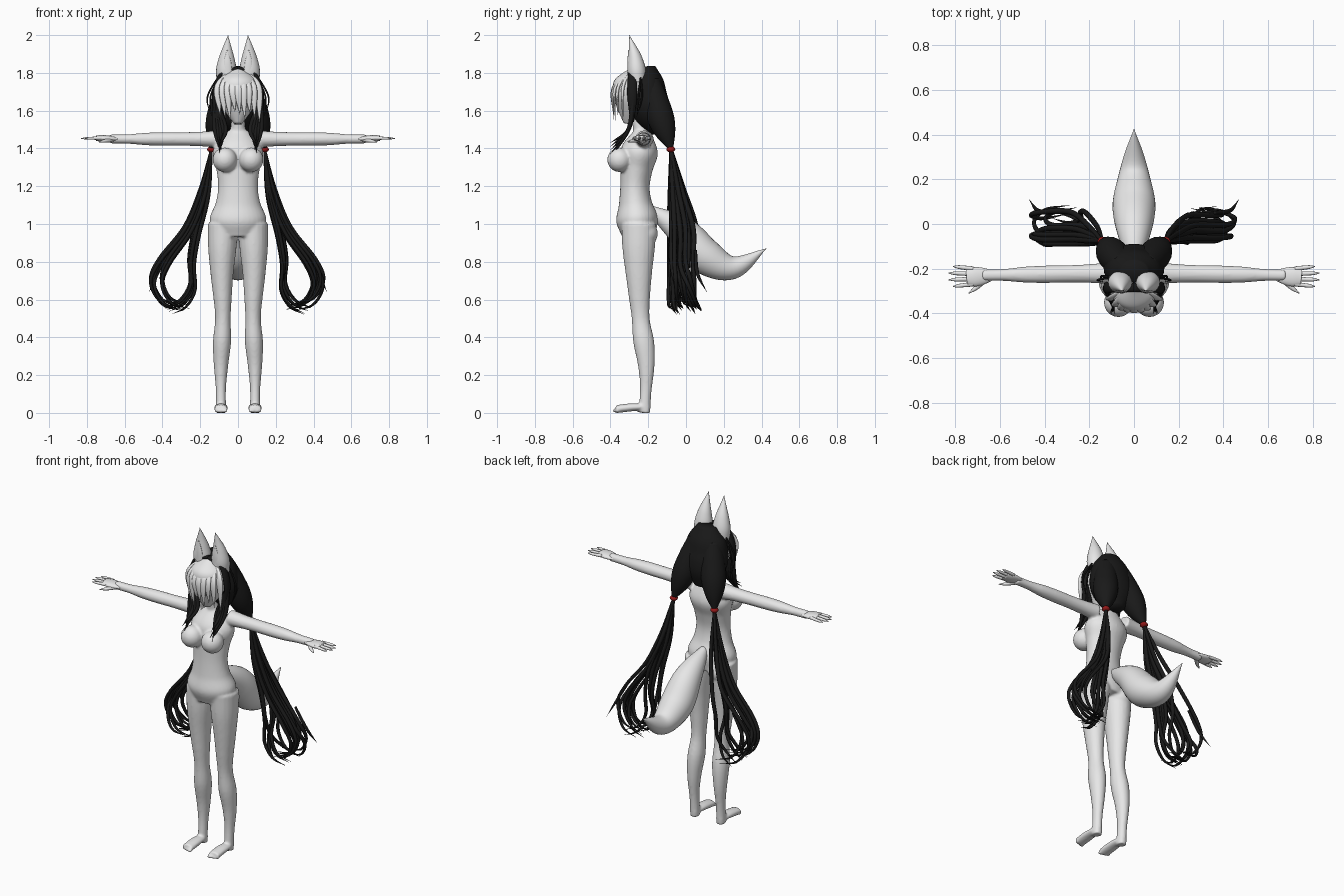
import bpy, bmesh, math, random
from mathutils import Vector, Matrix

random.seed(4)
if "Cube" in bpy.data.objects:
    bpy.data.objects.remove(bpy.data.objects["Cube"])


def material(name, rgb):
    mat = bpy.data.materials.new(name)
    mat.use_nodes = True
    mat.diffuse_color = (*rgb, 1)
    shader = mat.node_tree.nodes["Principled BSDF"]
    shader.inputs["Base Color"].default_value = (*rgb, 1)
    return mat


GREY = material("pale grey", (.8, .8, .8))
BLACK = material("black hair", (.01, .01, .01))
RED = material("dark red", (.3, .01, .01))
X, Y = Vector((1, 0, 0)), Vector((0, 1, 0))
SIDES = {"left": 1, "right": -1}


def spline(keys, t):
    """Point or number at fraction t of a smooth curve through evenly spaced keys."""
    spans = len(keys) - 1
    span = min(int(t * spans), spans - 1)
    f = t * spans - span
    padded = [2 * keys[0] - keys[1], *keys, 2 * keys[-1] - keys[-2]]
    a, b, c, d = padded[span:span + 4]
    return (2 * b + (c - a) * f + (2 * a - 5 * b + 4 * c - d) * f ** 2
            + (3 * b - a - 3 * c + d) * f ** 3) * .5


def loft(bm, path, radii, side=1, flat=1, ref=X, around=20, steps=36):
    """Closed tube along a path; the radius lies along ref, flat scales the other way."""
    points = [Vector((x * side, y, z)) for x, y, z in path]
    centres = [spline(points, i / steps) for i in range(steps + 1)]
    rings = []
    for i, centre in enumerate(centres):
        ahead, behind = centres[min(i + 1, steps)], centres[max(i - 1, 0)]
        tangent = (ahead - behind).normalized()
        across = (ref - tangent * ref.dot(tangent)).normalized()
        other = tangent.cross(across) * flat
        radius = max(spline(radii, i / steps), .001)
        angles = [math.tau * j / around for j in range(around)]
        rings.append([bm.verts.new(centre + (across * math.cos(w) + other * math.sin(w)) * radius)
                      for w in angles])
    for ring, after in zip(rings, rings[1:]):
        for j in range(around):
            n = (j + 1) % around
            bm.faces.new((ring[j], ring[n], after[n], after[j]))
    bm.faces.new(rings[0][::-1])
    bm.faces.new(rings[-1])


def ball(bm, centre, radius):
    bmesh.ops.create_uvsphere(bm, u_segments=24, v_segments=14, radius=radius,
                              matrix=Matrix.Translation(centre))


def finish(name, bm, mat):
    bmesh.ops.recalc_face_normals(bm, faces=bm.faces[:])
    for face in bm.faces:
        face.smooth = True
    mesh = bpy.data.meshes.new(name)
    bm.to_mesh(mesh)
    bm.free()
    mesh.materials.append(mat)
    part = bpy.data.objects.new(name, mesh)
    bpy.context.scene.collection.objects.link(part)
    return part


# Body: torso, neck, limbs and feet fused into one smooth skin
bm = bmesh.new()
loft(bm, [(0, -.25, .94), (0, -.27, 1.2), (0, -.23, 1.49)],
     [.12, .15, .118, .105, .115, .132, .06], flat=.74, around=32)
loft(bm, [(0, -.23, 1.45), (0, -.26, 1.6)], [.05, .038, .04])
for side in SIDES.values():
    # Leg, foot and toes
    loft(bm, [(.08, -.25, 1), (.085, -.25, .75), (.08, -.24, .5), (.09, -.21, .25), (.09, -.22, 0)],
         [.08, .075, .062, .05, .041, .048, .038, .027, .027], side, 1.15)
    loft(bm, [(.09, -.19, .03), (.09, -.28, .03), (.09, -.37, .02)], [.02, .032, .036, .035], side, .6)
    for i in range(5):
        ball(bm, (side * (.064 + i * .013), -.38 + i * .004, .011), .01)
    # Arm
    loft(bm, [(.1, -.22, 1.45), (.68, -.23, 1.45)],
         [.05, .042, .039, .039, .036, .027, .026], side, .92, Y)
    # Chest and seat
    ball(bm, (side * .07, -.352, 1.34), .065)
    ball(bm, (side * .08, -.217, .95), .068)
body = finish("body", bm, GREY)
fuse = body.modifiers.new("fuse", 'REMESH')
fuse.mode, fuse.voxel_size, fuse.use_smooth_shade = 'VOXEL', .0075, True
soften = body.modifiers.new("soften", 'SMOOTH')
soften.factor, soften.iterations = .5, 4

# Head
bm = bmesh.new()
loft(bm, [(0, -.31, 1.53), (0, -.28, 1.68), (0, -.27, 1.82)],
     [.02, .065, .1, .112, .1, .03], around=32)
finish("head", bm, GREY)

# Pale fringe sweeping down over the face
bm = bmesh.new()
for i in range(9):
    x = (i - 4) * .026
    y = -.27 - .115 * math.sqrt(1 - (x / .125) ** 2)
    low = 1.6 - .02 * (i % 3) - abs(x) / 4
    loft(bm, [(x * .3, -.29, 1.81), (x, y, 1.72), (x + .01, y, low)],
         [.01, .02, .022, .015, 0], flat=.4, around=10)
finish("fringe", bm, GREY)

# Tail
bm = bmesh.new()
loft(bm, [(0, -.19, 1.08), (0, -.02, .96), (0, .1, .83), (0, .25, .77), (0, .425, .87)],
     [.02, .065, .09, .095, .075, .045, 0], around=28)
finish("tail", bm, GREY)

# Back hair: a cap and two gathered lobes
TIE = (.14, -.08, 1.4)
bm = bmesh.new()
loft(bm, [(0, -.21, 1.835), (0, -.2, 1.66), (0, -.15, 1.48)],
     [.06, .112, .13, .135, .11, .04], flat=.77, around=32)
for side in SIDES.values():
    loft(bm, [(.05, -.19, 1.75), (.1, -.13, 1.55), TIE], [.055, .068, .07, .05, .014], side)
finish("back_hair", bm, BLACK)

for name, side in SIDES.items():
    # Hand: palm, four fingers and a thumb
    bm = bmesh.new()
    loft(bm, [(.64, -.23, 1.45), (.75, -.24, 1.455)], [.025, .038, .043, .036], side, .4, Y)
    for i in range(4):
        y = -.2 - .023 * i
        reach = .84 - .02 * abs(i - 1.5)
        loft(bm, [(.72, y, 1.455), (reach, y * 1.3 + .07, 1.453)],
             [.01, .01, .009, .008, .002], side, .9, Y, 10)
    loft(bm, [(.66, -.24, 1.447), (.7, -.28, 1.44), (.74, -.31, 1.435)],
         [.014, .012, .009, .002], side, .9, Y, 10)
    finish(name + "_hand", bm, GREY)

    # Pointed ear with a raised tuft on its front
    bm = bmesh.new()
    loft(bm, [(.063, -.255, 1.75), (.06, -.27, 1.88), (.053, -.3, 2)],
         [.05, .054, .041, .021, 0], side, .9)
    loft(bm, [(.055, -.3, 1.79), (.057, -.305, 1.92)], [.025, .02, .002], side, .4)
    finish(name + "_ear", bm, GREY)

    # Locks framing the face and falling onto the chest
    bm = bmesh.new()
    loft(bm, [(0, -.285, 1.827), (.09, -.285, 1.79), (.125, -.285, 1.68), (.115, -.285, 1.54)],
         [.02, .022, .026, .01], side, .5, Y, 10)
    for i in range(5):
        drift = i * .014
        low = 1.35 + .02 * (i * 2 % 5)
        loft(bm, [(.122, -.28, 1.65), (.122 - drift, -.305, 1.5), (.08 + drift / 2, -.4, low)],
             [.015, .014, .012, .008, 0], side, .9, X, 8)
    for inset in (0, .016):
        loft(bm, [(.1, -.24, 1.79), (.162 - inset, -.25 + inset, 1.67), (.14, -.26, 1.57)],
             [.004, .005, 0], side, 1, Y, 6)
    finish(name + "_face_locks", bm, BLACK)

    # Long looping ponytail strands
    bm = bmesh.new()
    for i in range(15):
        stray = random.uniform(-.02, .02)
        middle, end = random.uniform(-.09, .06), random.uniform(-.1, .07)
        if i % 5 < 3:
            spread = random.uniform(.84, 1)
            sweep = [(.2, 1.17), (.285, .97), (.42, .8), (.465, .69), (.41, .59), (.3, .56)]
        else:
            spread = 1 + stray * 3
            sweep = [(.165, 1.17), (.22, .95), (.245, .8), (.24, .67), (.29, .58), (.37, .54)]
        depths = [(middle - .08) / 2, middle, middle, (middle + end) / 2, end, end + .02]
        path = [TIE] + [(x * spread, y, z + stray) for (x, z), y in zip(sweep, depths)]
        loft(bm, path, [.008, .013, .013, .012, .011, .008, 0], side, .8, Y, 8)
    # Outer flick
    loft(bm, [(.36, .05, .86), (.43, .06, .74), (.47, .11, .64)], [.008, .01, 0], side, .8, Y, 8)
    finish(name + "_ponytail", bm, BLACK)

    # Hair tie
    bm = bmesh.new()
    loft(bm, [(.14, -.08, 1.41), (.14, -.08, 1.38)], [.012, .022, .022, .012], side, steps=8)
    finish(name + "_hair_tie", bm, RED)
